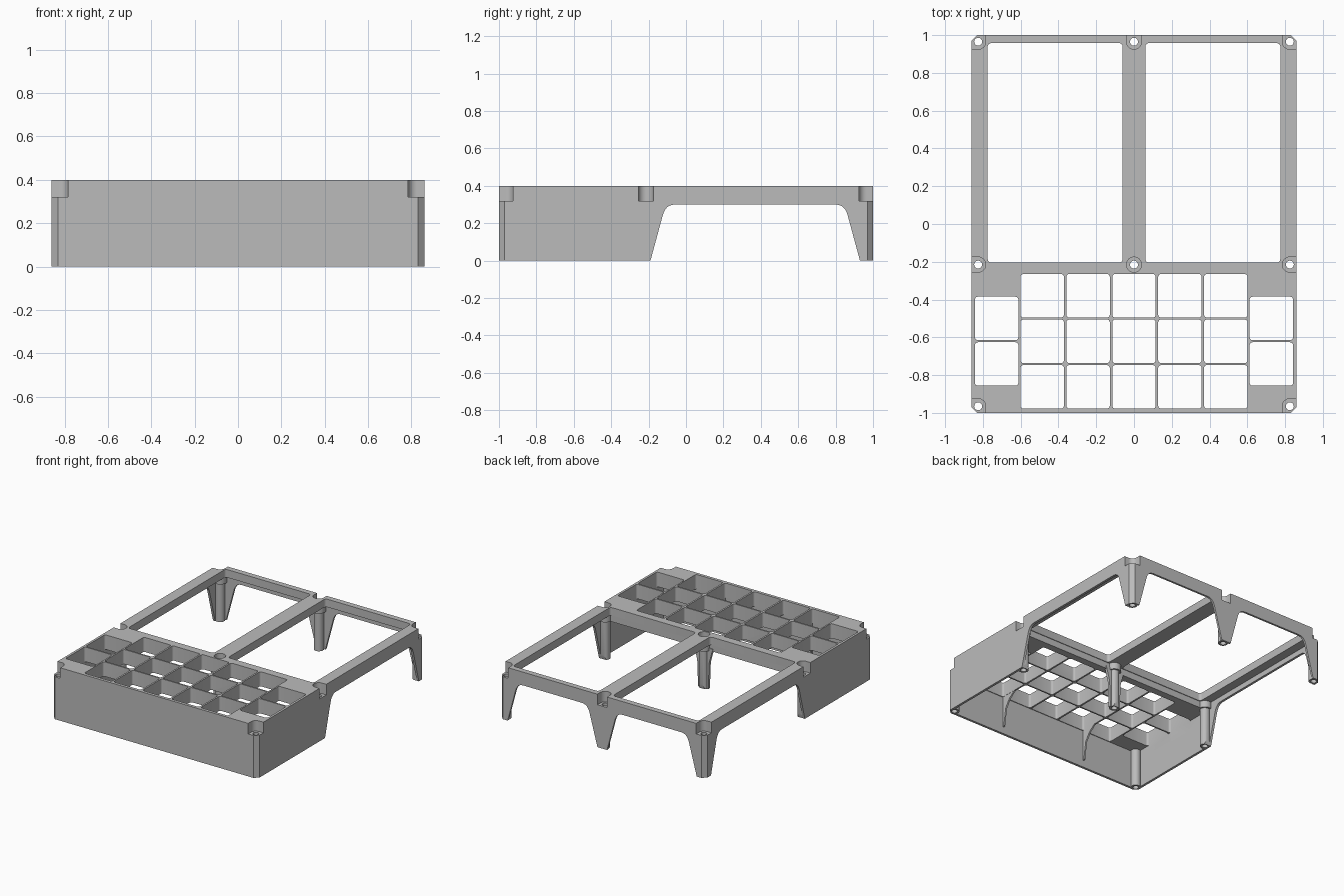
import bpy, bmesh
from math import cos, sin, radians

if "Cube" in bpy.data.objects:
    bpy.data.objects.remove(bpy.data.objects["Cube"])

grey = bpy.data.materials.new("plain grey")
grey.use_nodes = True
grey.diffuse_color = (0.5, 0.5, 0.5, 1)
grey.node_tree.nodes["Principled BSDF"].inputs["Base Color"].default_value = (0.5, 0.5, 0.5, 1)

TOP = 0.40
AXES = {"x": lambda u, v, t: (t, u, v),
        "y": lambda u, v, t: (u, t, v),
        "z": lambda u, v, t: (u, v, t)}


def prism(name, outlines, axis, lo, hi):
    """Extrude one or more closed outlines along an axis into one object."""
    place = AXES[axis]
    bm = bmesh.new()
    for pts in outlines:
        a = [bm.verts.new(place(u, v, lo)) for u, v in pts]
        b = [bm.verts.new(place(u, v, hi)) for u, v in pts]
        bm.faces.new(a)
        bm.faces.new(b[::-1])
        for i in range(len(a)):
            j = (i + 1) % len(a)
            bm.faces.new((a[j], a[i], b[i], b[j]))
    bmesh.ops.recalc_face_normals(bm, faces=bm.faces)
    mesh = bpy.data.meshes.new(name)
    bm.to_mesh(mesh)
    bm.free()
    mesh.materials.append(grey)
    obj = bpy.data.objects.new(name, mesh)
    bpy.context.scene.collection.objects.link(obj)
    return obj


def cut(target, cutter):
    """Subtract the cutter from the target, then discard the cutter."""
    mod = target.modifiers.new("cut", "BOOLEAN")
    mod.operation, mod.solver, mod.object = "DIFFERENCE", "EXACT", cutter
    bpy.context.view_layer.objects.active = target
    bpy.ops.object.modifier_apply(modifier=mod.name)
    bpy.data.objects.remove(cutter)


def arc(cx, cy, r, start, end, n):
    return [(cx + r * cos(radians(start + (end - start) * i / n)),
             cy + r * sin(radians(start + (end - start) * i / n))) for i in range(n + 1)]


def circle(cx, cy, r, n=32):
    return arc(cx, cy, r, 0, 360, n)[:-1]


def rounded(x0, x1, y0, y1, r=0.015):
    return (arc(x1 - r, y1 - r, r, 0, 90, 4) + arc(x0 + r, y1 - r, r, 90, 180, 4)
            + arc(x0 + r, y0 + r, r, 180, 270, 4) + arc(x1 - r, y0 + r, r, 270, 360, 4))


def arch(a, b):
    """Opening with sloped sides and rounded upper corners."""
    half = [(0, -0.05), (0, 0), (0.065, 0.24)]
    for i in range(1, 7):
        t = i / 6
        half.append((0.065 * (1 - t) ** 2 + 2 * t * (1 - t) * 0.08 + t * t * 0.13,
                     0.24 * (1 - t) ** 2 + 0.3 * (1 - (1 - t) ** 2)))
    return [(a + u, z) for u, z in half] + [(b - u, z) for u, z in reversed(half)]


# Screw positions: corners, sides, and the middle line
X, Y, MID = 0.825, 0.965, -0.215
SCREWS = [(s * X, y) for s in (-1, 1) for y in (-Y, MID, Y)] + [(0, MID), (0, Y)]

# Outer block with chamfered vertical corners
w, d, c = 0.86, 1.0, 0.03
outline = [(w, c - d), (w, d - c), (w - c, d), (c - w, d),
           (-w, d - c), (-w, c - d), (c - w, -d), (w - c, -d)]
body = prism("keyboard_case", [outline], "z", 0, TOP)

# Hollow underside, keeping posts, bosses, centre leg and gussets solid
hollow = prism("hollow", [[(-0.982, -0.1), (0.985, -0.1), (0.985, 0.34), (-0.21, 0.34),
                           (-0.21, 0.29), (-0.982, 0.29)]], "x", -0.842, 0.842)
cut(hollow, prism("posts", [circle(x, y, 0.035) for x, y in SCREWS], "z", -0.2, 0.5))
cut(hollow, prism("bosses", [circle(x, y, 0.048) for x, y in SCREWS], "z", 0.29, 0.5))
cut(hollow, prism("centre_leg", [[(-0.035, -0.2), (0.035, -0.2), (0.05, 0.2),
                                  (0.08, 0.31), (-0.08, 0.31), (-0.05, 0.2)]],
                  "y", -0.225, -0.205))
for x in (-0.364, 0.364):
    cut(hollow, prism("gusset", [[(-0.99, 0.05), (-0.97, 0.06), (-0.95, 0.19), (-0.91, 0.25),
                                  (-0.83, 0.31), (-0.99, 0.31)]], "x", x - 0.006, x + 0.006))
cut(body, hollow)

# Arches through the side walls and the back wall
cut(body, prism("side_arches", [arch(-0.19, 0.93)], "x", -1, 1))
cut(body, prism("back_arches", [arch(0.04, 0.79), arch(-0.79, -0.04)], "y", 0.93, 1.1))

# Two large panel openings
cut(body, prism("panels", [rounded(0.06, 0.775, -0.205, 0.958, 0.02),
                           rounded(-0.775, -0.06, -0.205, 0.958, 0.02)], "z", -0.1, 0.5))

# Key openings: five columns of three, and a pair on each side
PX, PY, H = 0.243, 0.241, 0.115
centres = [(PX * i, -0.38 - PY * j) for i in range(-2, 3) for j in range(3)]
centres += [(s * 0.727, y) for s in (-1, 1) for y in (-0.5, -0.741)]
cut(body, prism("keys", [rounded(x - H, x + H, y - H, y + H) for x, y in centres],
                "z", 0.2, 0.5))

# Screw recesses, open to the outside where they meet the edge
r, out = 0.04, 0.2
corner = arc(0, 0, r, 180, 270, 10) + [(out, -r), (out, out), (-r, out)]
side = arc(0, 0, r, 90, 270, 20) + [(out, -r), (out, r)]
recesses = [circle(0, MID, r), [(-v, Y + u) for u, v in side]]
for sx in (-1, 1):
    recesses.append([(sx * (X + u), MID + v) for u, v in side])
    for sy in (-1, 1):
        recesses.append([(sx * (X + u), sy * (Y + v)) for u, v in corner])
cut(body, prism("recesses", recesses, "z", 0.32, 0.5))

# Screw holes
cut(body, prism("holes", [circle(x, y, 0.021, 24) for x, y in SCREWS], "z", -0.1, 0.5))

bpy.ops.object.select_all(action="DESELECT")
body.select_set(True)
bpy.context.view_layer.objects.active = body
bpy.ops.object.shade_smooth_by_angle(angle=radians(25))
